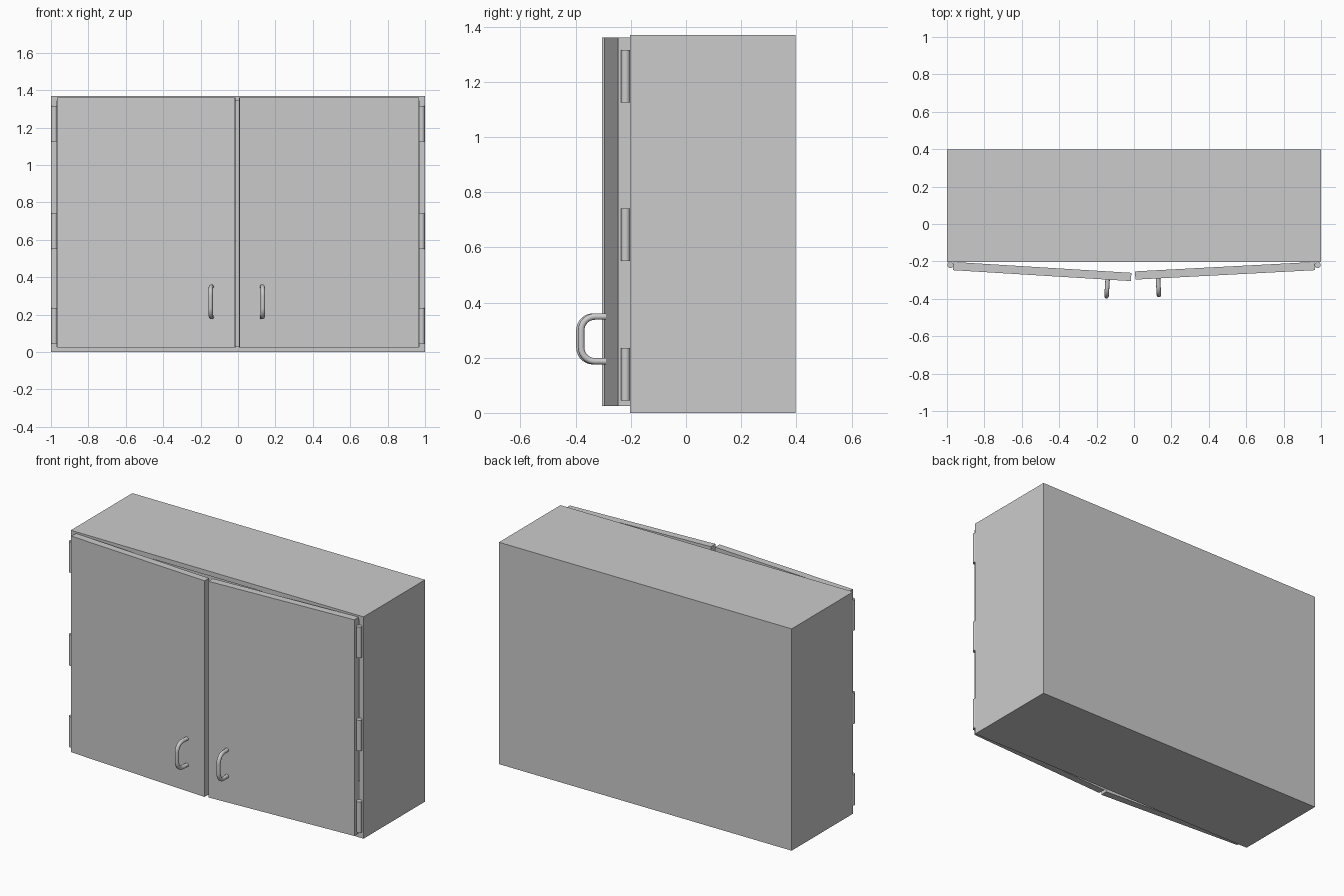
import bpy, bmesh, math
from mathutils import Matrix, Vector

if "Cube" in bpy.data.objects:
    bpy.data.objects.remove(bpy.data.objects["Cube"])


def box(name, lo, hi, matrix=Matrix()):
    bm = bmesh.new()
    bmesh.ops.create_cube(bm, size=1)
    for v in bm.verts:
        v.co = Vector([(l + h) / 2 + c * (h - l) for l, h, c in zip(lo, hi, v.co)])
    return finish(name, bm, matrix)


def finish(name, bm, matrix=Matrix()):
    mesh = bpy.data.meshes.new(name)
    bm.to_mesh(mesh)
    bm.free()
    obj = bpy.data.objects.new(name, mesh)
    bpy.context.collection.objects.link(obj)
    obj.matrix_world = matrix
    return obj


# Cabinet body, hollowed from the front
body = box("cabinet_body", (-1, -0.203, 0), (1, 0.397, 1.37))
bm = bmesh.new()
bm.from_mesh(body.data)
bm.normal_update()
front = min(bm.faces, key=lambda f: f.calc_center_median().y)
bmesh.ops.inset_region(bm, faces=[front], thickness=0.04)
inner = bmesh.ops.extrude_discrete_faces(bm, faces=[front])["faces"][0]
bmesh.ops.translate(bm, verts=inner.verts, vec=(0, 0.56, 0))
bm.to_mesh(body.data)
bm.free()


# Bent tube handle, in door coordinates
def handle(name, x, matrix):
    y0, y1, z0, z1, r = -0.04, -0.133, 0.187, 0.349, 0.05
    pts = [(y0, z0)]
    for cz, start in ((z0 + r, -90), (z1 - r, 0)):
        for i in range(9):
            a = math.radians(start + i * 90 / 8)
            pts.append((y1 + r - r * math.cos(a), cz + r * math.sin(a)))
    pts.append((y0, z1))
    curve = bpy.data.curves.new(name, "CURVE")
    curve.dimensions = "3D"
    curve.bevel_depth = 0.012
    curve.bevel_resolution = 3
    curve.use_fill_caps = True
    spline = curve.splines.new("POLY")
    spline.points.add(len(pts) - 1)
    for p, (y, z) in zip(spline.points, pts):
        p.co = (x, y, z, 1)
    spline.use_smooth = True
    obj = bpy.data.objects.new(name, curve)
    bpy.context.collection.objects.link(obj)
    obj.matrix_world = matrix


# Doors standing slightly ajar, with handles and hinge barrels
for side, s, angle, width, hx in (("left", 1, 3.5, 0.953, 0.828),
                                  ("right", -1, 3.0, 0.961, 0.84)):
    m = Matrix.Translation((-0.965 * s, -0.203, 0)) @ Matrix.Rotation(math.radians(-angle * s), 4, "Z")
    xs = sorted((0, width * s))
    box(side + "_door", (xs[0], -0.044, 0.025), (xs[1], 0, 1.36), m)
    handle(side + "_handle", hx * s, m)
    for i, z in enumerate((0.14, 0.645, 1.22)):
        bpy.ops.mesh.primitive_cylinder_add(vertices=24, radius=0.0165, depth=0.19,
                                            location=(-0.982 * s, -0.219, z))
        hinge = bpy.context.object
        hinge.name = f"{side}_hinge_{i + 1}"
        bpy.ops.object.shade_smooth_by_angle()
